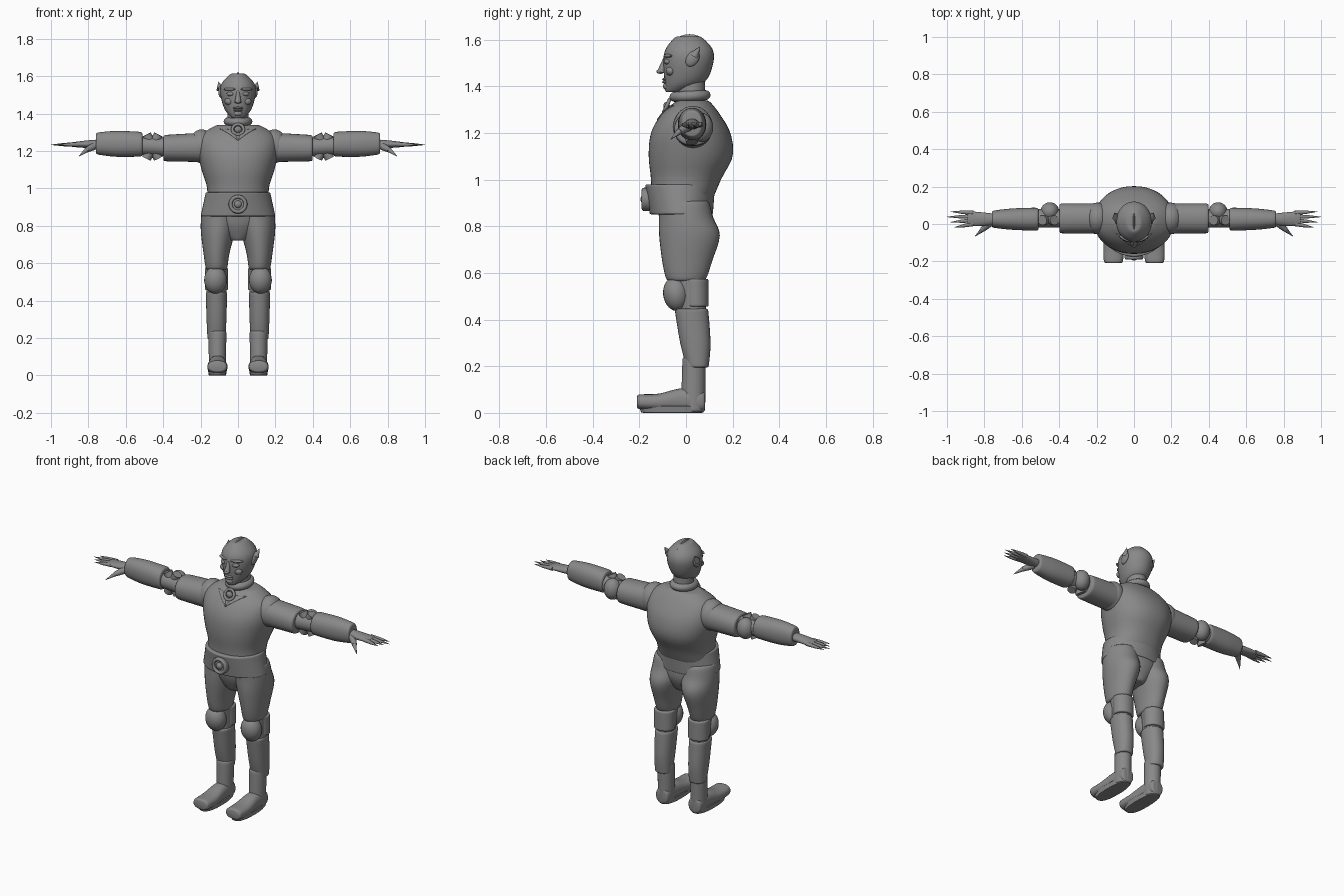
import bpy, bmesh, math
from mathutils import Vector, Matrix

cube = bpy.data.objects.get("Cube")
if cube:
    bpy.data.objects.remove(cube)

GREY = (.25, .25, .25, 1)
material = bpy.data.materials.new("plain_grey")
material.use_nodes = True
material.diffuse_color = GREY
material.node_tree.nodes["Principled BSDF"].inputs["Base Color"].default_value = GREY


def finish(name, bm):
    """Make a smooth shaded object; a part off the centre plane becomes a mirrored pair."""
    paired = sum(vert.co.x for vert in bm.verts) > .1
    bmesh.ops.recalc_face_normals(bm, faces=bm.faces)
    mesh = bpy.data.meshes.new(name)
    bm.to_mesh(mesh)
    bm.free()
    mesh.materials.append(material)
    part = bpy.data.objects.new(name, mesh)
    bpy.context.scene.collection.objects.link(part)
    if paired:
        part.modifiers.new("mirror", "MIRROR")
    bpy.ops.object.select_all(action="DESELECT")
    part.select_set(True)
    bpy.context.view_layer.objects.active = part
    bpy.ops.object.shade_smooth_by_angle(angle=math.radians(45))
    return part


def spline_at(rows, t):
    """Point on a smooth curve through the rows."""
    last = len(rows) - 1
    i = min(int(t * last), last - 1)
    t = t * last - i
    before, start, end, after = (rows[min(max(k, 0), last)] for k in range(i - 1, i + 3))
    leave, arrive = (end - before) / 2, (after - start) / 2
    ease = t * t * (3 - 2 * t)
    return start.lerp(end, ease) + leave * (t * (1 - t) ** 2) - arrive * (t * t * (1 - t))


def loft(name, axis, *rows, squareness=2, crispness=12, sides=32, steps=24):
    """Skin (x, y, z, radius, radius) sections along an axis, rounding off both ends."""
    rows = [Vector(row) for row in rows]
    first, second = [k for k in range(3) if k != "XYZ".index(axis)]
    bm = bmesh.new()
    rings = []
    for i in range(1, steps):
        t = (1 - math.cos(math.pi * i / steps)) / 2
        section = spline_at(rows, t)
        rounding = (1 - abs(2 * t - 1) ** crispness) ** (1 / crispness)
        rings.append([])
        for k in range(sides):
            angle = math.tau * k / sides
            point = Vector(section[:3])
            for side, radius, wave in ((first, section[3], math.cos(angle)),
                                       (second, section[4], math.sin(angle))):
                point[side] += rounding * radius * math.copysign(abs(wave) ** (2 / squareness), wave)
            rings[-1].append(bm.verts.new(point))
    for low, high in zip(rings, rings[1:]):
        for k in range(sides):
            bm.faces.new((low[k - 1], low[k], high[k], high[k - 1]))
    bm.faces.new(rings[0])
    bm.faces.new(rings[-1])
    return finish(name, bm)


def ball(name, centre, radii, lean=0, axis="X"):
    bm = bmesh.new()
    placing = (Matrix.Translation(centre) @ Matrix.Rotation(math.radians(lean), 4, axis)
               @ Matrix.Diagonal((*radii, 1)))
    bmesh.ops.create_uvsphere(bm, u_segments=24, v_segments=16, radius=1, matrix=placing)
    return finish(name, bm)


def cone(name, start, end, base, tip=.001):
    start, end = Vector(start), Vector(end)
    along = end - start
    placing = (Matrix.Translation((start + end) / 2)
               @ along.to_track_quat("Z", "Y").to_matrix().to_4x4())
    bm = bmesh.new()
    bmesh.ops.create_cone(bm, cap_ends=True, segments=24, radius1=base, radius2=tip,
                          depth=along.length, matrix=placing)
    return finish(name, bm)


def hoop(name, centre, major, minor, lean=0):
    """Torus around z, leaned about x."""
    placing = Matrix.Translation(centre) @ Matrix.Rotation(math.radians(lean), 4, "X")
    bm = bmesh.new()
    profile = bmesh.ops.create_circle(bm, segments=12, radius=minor,
                                      matrix=Matrix.Translation((major, 0, 0))
                                      @ Matrix.Rotation(math.pi / 2, 4, "X"))
    bmesh.ops.spin(bm, geom=list({edge for vert in profile["verts"] for edge in vert.link_edges}),
                   cent=(0, 0, 0), axis=(0, 0, 1), angle=math.tau, steps=36, use_merge=True)
    bmesh.ops.transform(bm, matrix=placing, verts=bm.verts)
    return finish(name, bm)


def collar_flap(name, *corners):
    """Thin triangular flap laid on the torso."""
    bm = bmesh.new()
    bm.faces.new([bm.verts.new(corner) for corner in corners])
    bmesh.ops.subdivide_edges(bm, edges=bm.edges, cuts=7, use_grid_fill=True)
    flap = finish(name, bm)
    wrap = flap.modifiers.new("wrap", "SHRINKWRAP")
    wrap.target, wrap.offset = torso, .003
    flap.modifiers.new("thickness", "SOLIDIFY").thickness = .006


# Torso with belt, round buckle and collar
torso = loft("torso", "Z", (0, -.02, .9, .17, .13), (0, 0, 1, .165, .15),
             (0, .02, 1.1, .195, .18), (0, .02, 1.2, .215, .17),
             (0, .02, 1.28, .2, .125), (0, .03, 1.34, .12, .07),
             squareness=2.2, sides=48)
loft("belt", "Z", (0, -.02, .85, .2, .135), (0, -.025, .98, .172, .15), crispness=20, sides=48)
buckle = Vector((0, -.18, .915))
cone("buckle", buckle + Vector((0, .04, 0)), buckle, base=.05, tip=.05)
hoop("buckle_rim", buckle, major=.04, minor=.01, lean=90)
ball("buckle_boss", buckle, (.02, .015, .02))
collar_flap("front_collar", (0, -.13, 1.26), (.03, -.09, 1.33), (.1, -.06, 1.33))
collar_flap("back_collar", (.055, .17, 1.235), (.01, .1, 1.325), (.11, .08, 1.32))
pendant = Vector((0, -.083, 1.315))
hoop("pendant_rim", pendant, major=.03, minor=.008, lean=65)
ball("pendant_boss", pendant, (.02, .014, .018))

# Neck and head
loft("neck", "Z", (0, .025, 1.27, .06, .06), (0, .02, 1.44, .055, .06))
hoop("neck_ring", (0, .015, 1.358), major=.055, minor=.022, lean=4).scale.y = 1.15
loft("head", "Z", (0, -.05, 1.375, .03, .04), (0, -.005, 1.42, .07, .087),
     (0, .01, 1.5, .094, .107), (0, .013, 1.56, .088, .1), (0, .01, 1.614, .04, .055))
ball("crest", (0, .015, 1.525), (.013, .1, .098))
ball("chin", (0, -.075, 1.4), (.026, .024, .018))
cone("nose", (0, -.106, 1.46), (0, -.09, 1.52), base=.018, tip=.007)
ball("nose_tip", (0, -.11, 1.463), (.014, .017, .01))
for name, height in ("lower_lip", 1.418), ("upper_lip", 1.43):
    ball(name, (0, -.088, height), (.027, .014, .007))
ball("eye", (.041, -.08, 1.505), (.021, .014, .012), lean=22, axis="Z")
ball("brow", (.045, -.078, 1.53), (.036, .012, .008), lean=24, axis="Z")
ball("cheek", (.046, -.066, 1.465), (.026, .02, .02))
ball("ear", (.092, .028, 1.518), (.013, .026, .037), lean=-35)
cone("ear_tip", (.095, .035, 1.53), (.104, .06, 1.57), base=.02)

# Arms with padded sleeves
ball("shoulder", (.195, .03, 1.225), (.07, .085, .09))
loft("upper_arm", "X", (.15, .03, 1.22, .08, .08), (.4, .03, 1.215, .08, .07), squareness=2.2)
loft("elbow_joint", "X", (.37, .03, 1.22, .05, .05), (.54, .03, 1.23, .05, .05))
ball("elbow_pad", (.45, .066, 1.223), (.05, .05, .062))
for name, low, high in ("rising_strap", .425, .49), ("falling_strap", .49, .425):
    cone(name, (low, .025, 1.16), (high, .02, 1.287), base=.026, tip=.026)
loft("forearm", "X", (.51, .026, 1.236, .062, .066), (.65, .026, 1.238, .057, .069),
     (.76, .026, 1.24, .045, .058), squareness=2.2)

# Hands with pointed fingers
loft("hand", "X", (.72, .026, 1.238, .026, .025), (.81, .026, 1.236, .036, .02),
     (.89, .029, 1.234, .04, .012))
for i, name in enumerate(("index", "middle", "ring", "little")):
    across = .02 * i
    knuckle = Vector((.86, across, 1.235))
    tip = Vector((1 - .02 * abs(i - 2), across * 1.4 - .018, 1.233))
    middle = knuckle.lerp(tip, .5)
    cone(name + "_finger", knuckle, middle, base=.012, tip=.009)
    cone(name + "_fingertip", middle, tip, base=.009)
cone("thumb", (.765, .01, 1.228), (.81, -.03, 1.205), base=.021, tip=.014)
cone("thumb_tip", (.805, -.026, 1.208), (.85, -.066, 1.172), base=.014)

# Hips and legs
LEG = .115
loft("pelvis", "Z", (0, 0, .72, .05, .07), (0, 0, .81, .14, .11), (0, -.01, .92, .175, .115))
loft("thigh", "Z", (LEG, 0, .565, .058, .085), (LEG, .005, .65, .069, .107),
     (.108, .015, .76, .09, .13), (.1, 0, .84, .098, .116), (.1, -.01, .91, .09, .11))
loft("knee_joint", "Z", (LEG, .03, .41, .052, .055), (LEG, .015, .61, .055, .07))
loft("knee_band", "Z", (LEG, .043, .455, .062, .054), (LEG, .04, .575, .062, .056))
ball("knee_pad", (.12, -.042, .51), (.061, .056, .074), lean=8)
loft("shin_guard", "Z", (LEG, .05, .195, .048, .047), (LEG, .04, .3, .053, .065),
     (LEG, .023, .447, .057, .072), squareness=2.2, crispness=20)

# Boots
loft("boot_shaft", "Z", (.11, .03, .005, .045, .052), (.11, .035, .24, .048, .05))
loft("boot_foot", "Y", (.11, .082, .05, .044, .048), (.11, -.02, .055, .046, .05),
     (.11, -.12, .046, .054, .036), (.11, -.21, .048, .053, .033), squareness=2.4, crispness=8)
loft("boot_sole", "Z", (.11, -.058, 0, .046, .133), (.11, -.062, .03, .051, .142), squareness=2.5)
